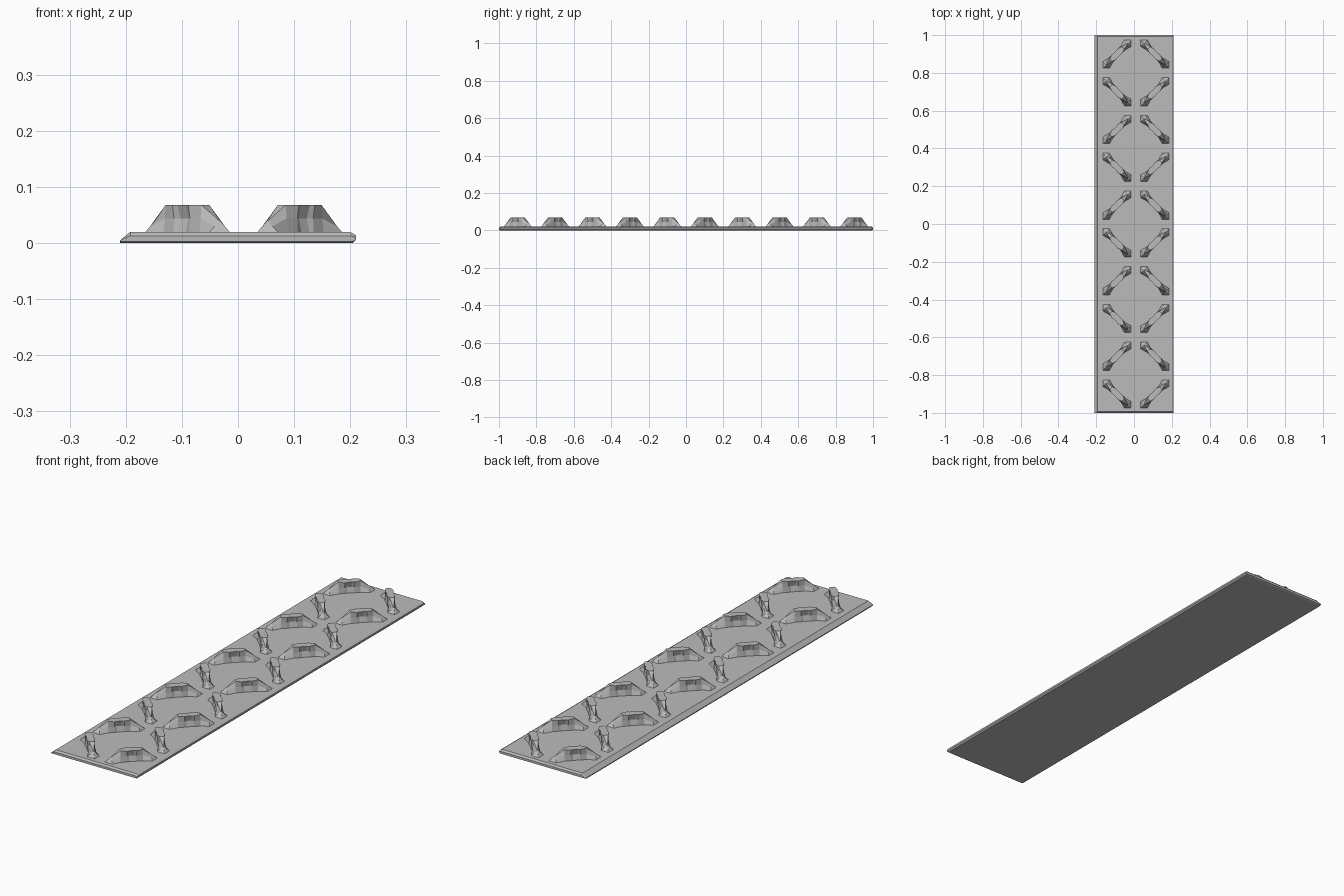
import bpy
import bmesh
import math
from mathutils import Matrix

cube = bpy.data.objects.get("Cube")
if cube:
    bpy.data.objects.remove(cube, do_unlink=True)

grey = bpy.data.materials.new("plain grey")
grey.use_nodes = True
grey.diffuse_color = (0.5, 0.5, 0.5, 1)
grey.node_tree.nodes["Principled BSDF"].inputs["Base Color"].default_value = (0.5, 0.5, 0.5, 1)


def loft(name, rings):
    """Skin closed rings of points, cap both ends and weld collapsed points."""
    bm = bmesh.new()
    loops = [[bm.verts.new(p) for p in ring] for ring in rings]
    n = len(loops[0])
    for a, b in zip(loops, loops[1:]):
        for i in range(n):
            j = (i + 1) % n
            bm.faces.new((a[i], a[j], b[j], b[i]))
    bm.faces.new(loops[0])
    bm.faces.new(loops[-1])
    bmesh.ops.remove_doubles(bm, verts=bm.verts, dist=0.0001)
    bmesh.ops.recalc_face_normals(bm, faces=bm.faces)
    mesh = bpy.data.meshes.new(name)
    bm.to_mesh(mesh)
    bm.free()
    mesh.materials.append(grey)
    return mesh


def place(name, mesh, matrix=Matrix()):
    obj = bpy.data.objects.new(name, mesh)
    obj.matrix_world = matrix
    bpy.context.collection.objects.link(obj)


# Base plate: thin lip on the right side, blunt chamfered edge on the left
profile = [(-0.21, 0), (-0.21, 0.004), (-0.192, 0.02), (0.2, 0.02),
           (0.21, 0.014), (0.21, 0.006), (0.204, 0)]
plate = []
for y, scale, lift in ((-1, 0.5, 0.003), (-0.993, 1, 0), (0.993, 1, 0), (1, 0.5, 0.003)):
    plate.append([(x, y, z * scale + lift) for x, z in profile])
place("base_plate", loft("base_plate", plate))

# Lug: flared pointed ends, narrow waist and a dimpled boss in the middle
# Stations: distance along, base, middle and top half widths, height
half = [(0.106, 0, 0, 0, 0),
        (0.081, 0.025, 0.013, 0.001, 0.02),
        (0.045, 0.015, 0.012, 0.01, 0.048),
        (0.02, 0.015, 0.014, 0.018, 0.048),
        (0.01, 0.014, 0.008, 0.015, 0.048)]
stations = [(-u, *rest) for u, *rest in half] + half[::-1]
rings = []
for u, base, mid, top, h in stations:
    side = [(base, 0), (mid, h / 2), (top, h)]
    rings.append([(u, w, z) for w, z in side] + [(u, -w, z) for w, z in side[::-1]])
lug = loft("lug", rings)

# Two columns of lugs, turned alternately to form a zigzag tread
for row in range(10):
    for column, x in (("right", -0.09), ("left", 0.11)):
        turn = 1 if (row % 2 == 1) == (column == "right") else -1
        matrix = (Matrix.Translation((x, -0.9 + 0.2 * row, 0.02))
                  @ Matrix.Rotation(turn * math.pi / 4, 4, "Z"))
        place(f"lug_{column}_{row + 1}", lug, matrix)
